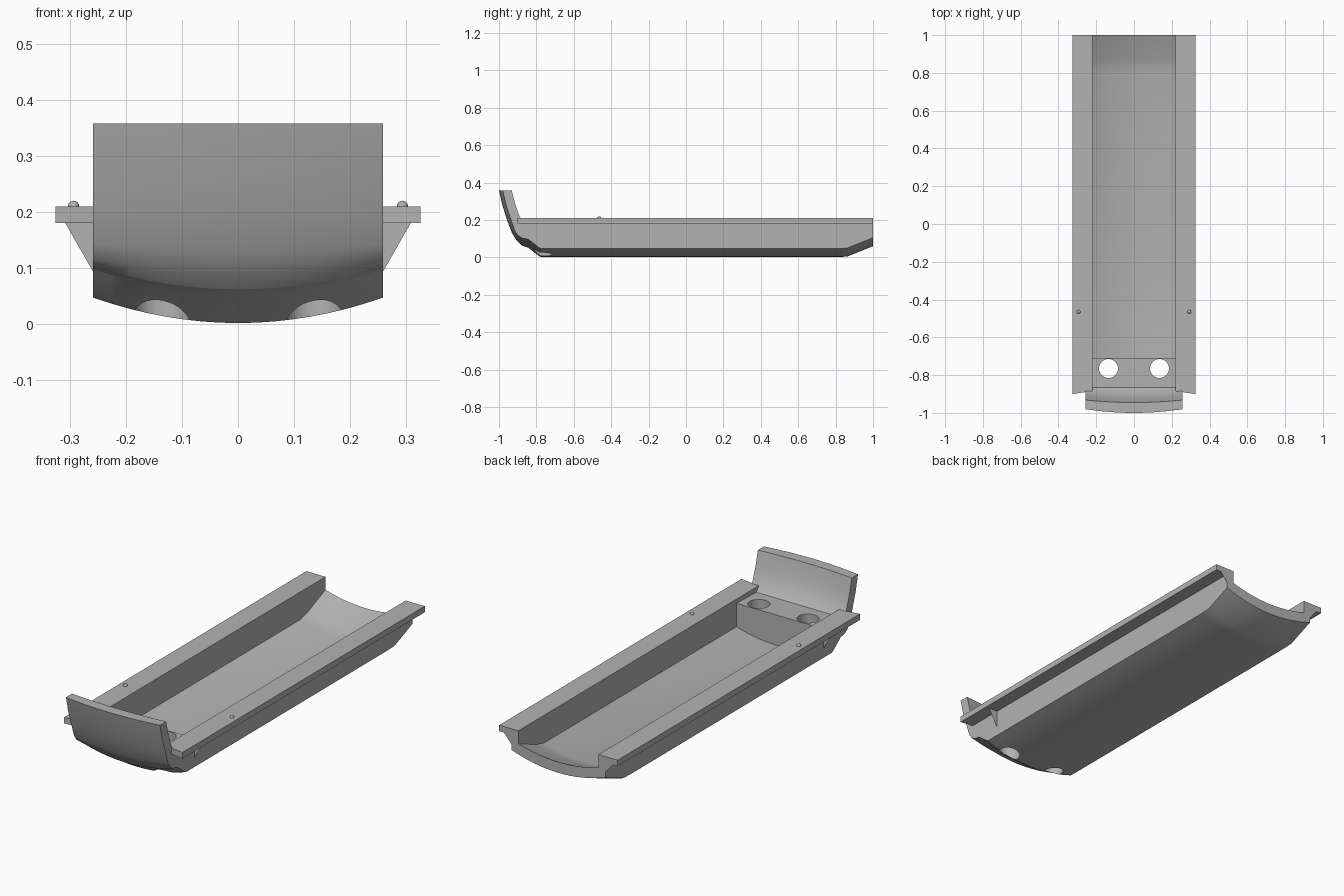
import bpy, bmesh, math

cube = bpy.data.objects.get("Cube")
if cube:
    bpy.data.objects.remove(cube, do_unlink=True)

grey = bpy.data.materials.new("plain grey")
grey.use_nodes = True
grey.diffuse_color = (0.45, 0.45, 0.45, 1)
grey.node_tree.nodes["Principled BSDF"].inputs["Base Color"].default_value = grey.diffuse_color

HALF, INNER, OUTER = 0.258, 0.22, 0.325
FLANGE_LOW, FLANGE_TOP = 0.18, 0.21


def sag(x):
    return 0.68 * x * x


def loft(name, sections):
    """Solid through matching closed sections, capped at both ends."""
    bm = bmesh.new()
    rings = [[bm.verts.new(p) for p in s] for s in sections]
    n = len(rings[0])
    for a, b in zip(rings, rings[1:]):
        for i in range(n):
            j = (i + 1) % n
            bm.faces.new((a[i], a[j], b[j], b[i]))
    caps = [bm.faces.new(rings[0]), bm.faces.new(rings[-1])]
    bmesh.ops.triangulate(bm, faces=caps)
    bmesh.ops.recalc_face_normals(bm, faces=bm.faces)
    mesh = bpy.data.meshes.new(name)
    bm.to_mesh(mesh)
    bm.free()
    obj = bpy.data.objects.new(name, mesh)
    bpy.context.collection.objects.link(obj)
    mesh.materials.append(grey)
    return obj


def smooth(obj):
    bpy.ops.object.select_all(action="DESELECT")
    obj.select_set(True)
    bpy.context.view_layer.objects.active = obj
    bpy.ops.object.shade_smooth_by_angle(angle=math.radians(25))


# Long trough: curved bottom, upright walls and side flanges
def trough_section(y, low, floor):
    steps = [i / 8 - 1 for i in range(17)]
    under = [(t * HALF, low + sag(t * HALF)) for t in steps]
    right = [(HALF, FLANGE_LOW), (OUTER, FLANGE_LOW), (OUTER, FLANGE_TOP), (INNER, FLANGE_TOP)]
    inside = [(-t * INNER, floor + sag(t * INNER)) for t in steps]
    left = [(-x, z) for x, z in reversed(right)]
    return [(x, y, z) for x, z in under + right + inside + left]


stations = [(-0.71, 0.002, 0.04), (0.80, 0.002, 0.04), (0.86, 0.004, 0.055), (1, 0.06, 0.113)]
smooth(loft("trough", [trough_section(*s) for s in stations]))

# Front block and upturned lip: side profile as y, z, backward bow, upward bow
profile = [(-0.71, 0.002, 0, 1), (-0.775, 0.002, 0, 1), (-0.79, 0.01, 0, 1),
           (-0.845, 0.053, 0, 1), (-0.875, 0.062, 0, 0.9), (-0.905, 0.09, 0.1, 0.6),
           (-0.93, 0.13, 0.2, 0.3), (-0.957, 0.2, 0.3, 0.1), (-0.982, 0.28, 0.3, 0),
           (-1, 0.358, 0.3, 0), (-0.945, 0.358, 0.2, 0), (-0.925, 0.28, 0.2, 0),
           (-0.895, 0.215, 0.1, 0), (-0.865, 0.185, 0, 0), (-0.71, 0.19, 0, 0)]
sections = []
for i in range(17):
    x = HALF * (i / 8 - 1)
    sections.append([(x, y + back * x * x, z + up * sag(x)) for y, z, back, up in profile])
bow = loft("front_block_and_lip", sections)

# Two round holes through the block
for side in (-1, 1):
    bpy.ops.mesh.primitive_cylinder_add(vertices=32, radius=0.05, depth=0.6,
                                        location=(side * 0.135, -0.765, 0.1))
    cutter = bpy.context.object
    cutter.name = "hole_cutter"
    cutter.data.materials.append(grey)
    cut = bow.modifiers.new("hole", "BOOLEAN")
    cut.operation, cut.solver, cut.object = "DIFFERENCE", "EXACT", cutter
    bpy.context.view_layer.objects.active = bow
    bpy.ops.object.modifier_apply(modifier=cut.name)
    bpy.data.objects.remove(cutter, do_unlink=True)
smooth(bow)

for side, label in ((-1, "right"), (1, "left")):
    # Flange ends beside the front block, with slightly slanted tips
    ends = []
    for x, y in ((INNER, -0.885), (HALF, -0.89), (OUTER, -0.90)):
        ends.append([(side * x, y, FLANGE_LOW), (side * x, -0.71, FLANGE_LOW),
                     (side * x, -0.71, FLANGE_TOP), (side * x, y, FLANGE_TOP)])
    loft(label + "_flange_end", ends)

    # Small locating pin on each flange
    bpy.ops.mesh.primitive_uv_sphere_add(segments=16, ring_count=8, radius=0.01,
                                         location=(side * 0.293, -0.465, FLANGE_TOP))
    pin = bpy.context.object
    pin.name = label + "_pin"
    pin.data.materials.append(grey)
    smooth(pin)
